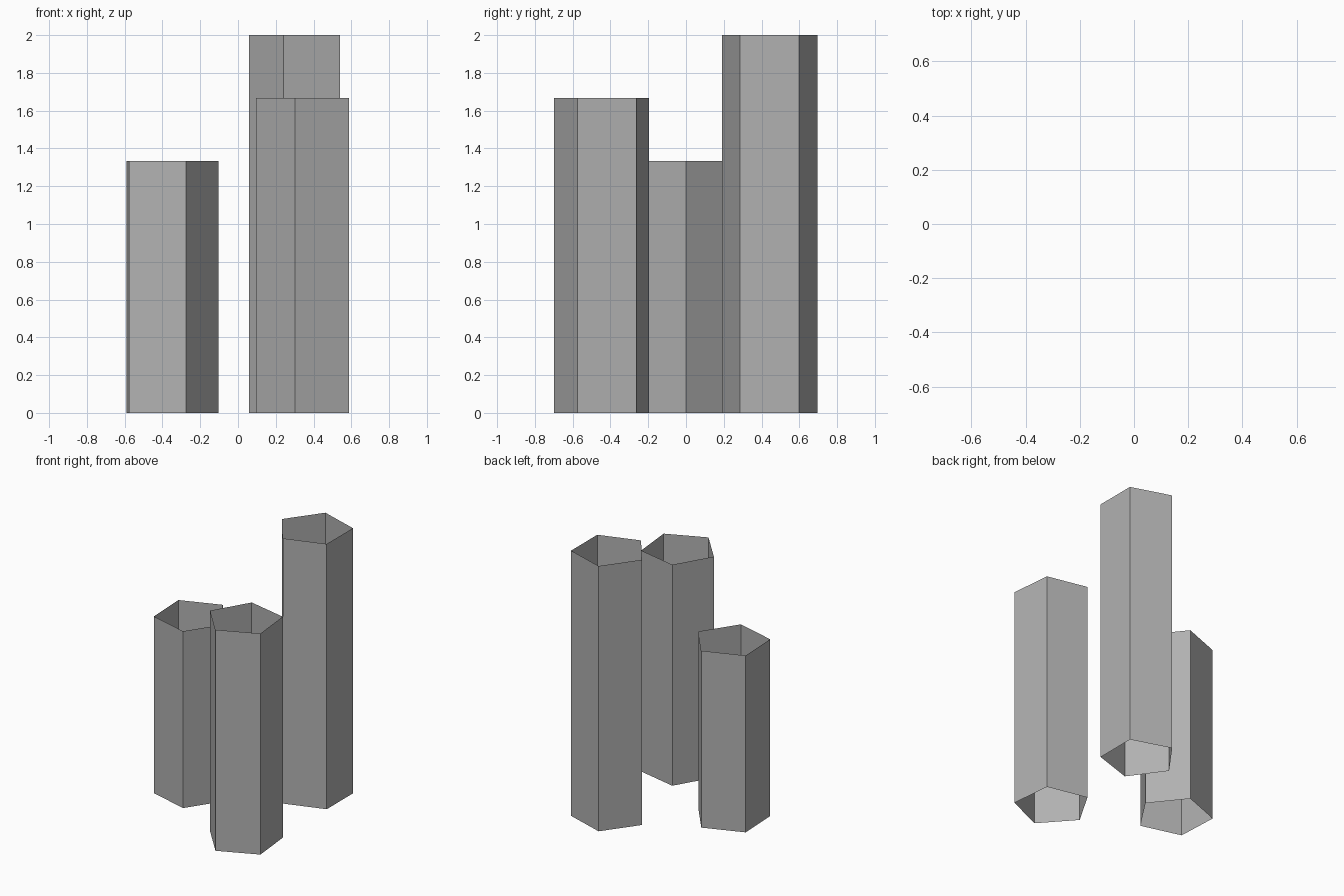
import bpy
from math import cos, sin, radians

if "Cube" in bpy.data.objects:
    bpy.data.objects.remove(bpy.data.objects["Cube"])

SIDES = 5
RADIUS = 0.266

# Dark grey shared by all columns
grey = bpy.data.materials.new("dark_grey")
grey.diffuse_color = (0.44, 0.44, 0.44, 1)
grey.use_nodes = True
grey.node_tree.nodes["Principled BSDF"].inputs["Base Color"].default_value = grey.diffuse_color


def open_column(name, x, y, height, turn):
    """Pentagonal tube without caps; turn is the angle of its first corner."""
    ring = [(RADIUS * cos(radians(turn + 360 * i / SIDES)),
             RADIUS * sin(radians(turn + 360 * i / SIDES))) for i in range(SIDES)]
    verts = [(px, py, z) for z in (0, height) for px, py in ring]
    faces = [(i, (i + 1) % SIDES, (i + 1) % SIDES + SIDES, i + SIDES)
             for i in range(SIDES)]
    mesh = bpy.data.meshes.new(name)
    mesh.from_pydata(verts, [], faces)
    mesh.update()
    mesh.materials.append(grey)
    obj = bpy.data.objects.new(name, mesh)
    obj.location = (x, y, 0)
    bpy.context.collection.objects.link(obj)
    return obj


# Three open columns of stepped height
open_column("short_column", -0.369, -0.012, 4 / 3, 2.7)
open_column("middle_column", 0.359, -0.44, 5 / 3, -30.3)
open_column("tall_column", 0.324, 0.443, 2.0, 180)
